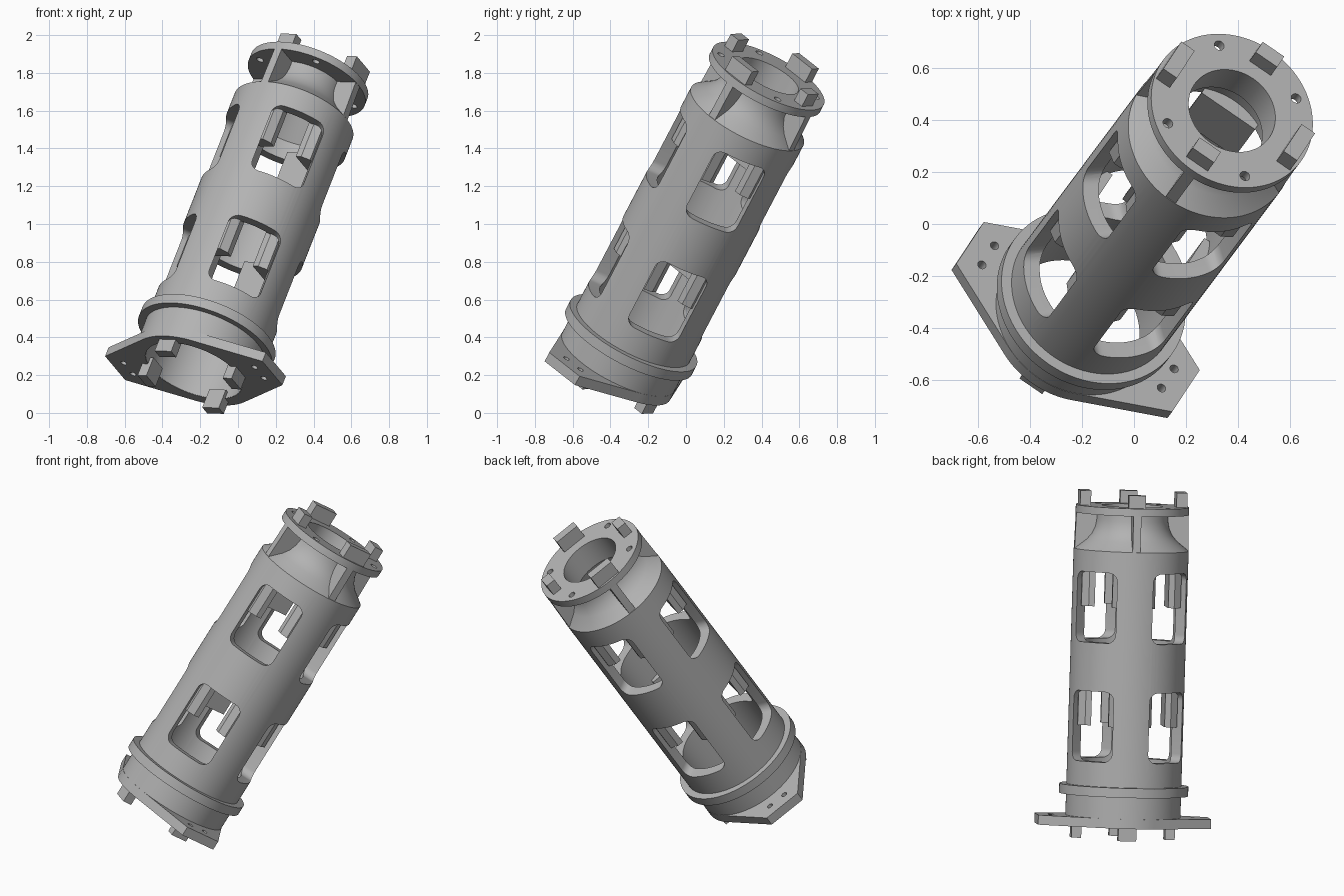
import bpy, bmesh, math
from mathutils import Matrix, Vector

if "Cube" in bpy.data.objects:
    bpy.data.objects.remove(bpy.data.objects["Cube"])

# Tilted frame: local z is the tube axis, local x runs along the flange wings
W = Vector((0.328, 0.439, 0.836)).normalized()
X = Vector((0.825, -0.566, -0.027))
X = (X - W * X.dot(W)).normalized()
Y = W.cross(X)
FRAME = Matrix.Translation((-0.165, -0.29, 0.40)) @ Matrix((X, Y, W)).transposed().to_4x4()

grey = bpy.data.materials.new("grey")
grey.diffuse_color = (0.45, 0.45, 0.45, 1)
grey.use_nodes = True
grey.node_tree.nodes["Principled BSDF"].inputs["Base Color"].default_value = grey.diffuse_color


def axes(a, b, c):
    return Matrix((a, b, c)).transposed().to_4x4()


def prism(bm, pts, z0, z1, m=Matrix()):
    lo = [bm.verts.new(m @ Vector((x, y, z0))) for x, y in pts]
    hi = [bm.verts.new(m @ Vector((x, y, z1))) for x, y in pts]
    bm.faces.new(lo)
    bm.faces.new(hi)
    for i in range(len(pts)):
        j = (i + 1) % len(pts)
        bm.faces.new((lo[i], lo[j], hi[j], hi[i]))


def box(bm, x0, x1, y0, y1, z0, z1, angle=0):
    prism(bm, [(x0, y0), (x1, y0), (x1, y1), (x0, y1)], z0, z1,
          Matrix.Rotation(angle, 4, 'Z'))


def circle(r, n, cx=0, cy=0):
    return [(cx + r * math.cos(2 * math.pi * i / n), cy + r * math.sin(2 * math.pi * i / n))
            for i in range(n)]


def lathe(bm, profile, n=96):
    rings = [[bm.verts.new((x, y, s)) for x, y in circle(r, n)] for r, s in profile]
    for k in range(len(rings)):
        a, b = rings[k], rings[(k + 1) % len(rings)]
        for i in range(n):
            j = (i + 1) % n
            bm.faces.new((a[i], a[j], b[j], b[i]))


def make(name, bm):
    bmesh.ops.recalc_face_normals(bm, faces=bm.faces)
    me = bpy.data.meshes.new(name)
    bm.to_mesh(me)
    bm.free()
    ob = bpy.data.objects.new(name, me)
    bpy.context.collection.objects.link(ob)
    me.materials.append(grey)
    return ob


def finish(ob, cutter=None):
    bpy.ops.object.select_all(action='DESELECT')
    ob.select_set(True)
    bpy.context.view_layer.objects.active = ob
    if cutter:
        mod = ob.modifiers.new("cut", 'BOOLEAN')
        mod.operation = 'DIFFERENCE'
        mod.solver = 'EXACT'
        mod.object = cutter
        bpy.ops.object.modifier_apply(modifier=mod.name)
        bpy.data.objects.remove(cutter)
    bpy.ops.object.shade_smooth_by_angle(angle=math.radians(30))
    ob.matrix_world = FRAME


QUARTERS = [i * math.pi / 2 for i in range(4)]
WINDOWS = (0.376, 1.07)

# Tube with collar ring, tapered neck and top disc
bm = bmesh.new()
lathe(bm, [(0.335, -0.21), (0.335, -0.028), (0.376, -0.028), (0.376, 0.028), (0.335, 0.028),
           (0.335, 1.40), (0.265, 1.455), (0.235, 1.49), (0.217, 1.53), (0.21, 1.57),
           (0.21, 1.61), (0.33, 1.61), (0.33, 1.655), (0.177, 1.655), (0.177, 1.50),
           (0.27, 1.38), (0.27, -0.21)])
tube = make("tube_body", bm)

# Cutter: rounded windows in two tiers and screw holes in the top disc
bm = bmesh.new()
hw, hh, rad = 0.15, 0.205, 0.05
rounded = []
for k, (sx, sy) in enumerate([(1, 1), (-1, 1), (-1, -1), (1, -1)]):
    for i in range(7):
        t = math.pi / 2 * (k + i / 6)
        rounded.append((sx * (hw - rad) + rad * math.cos(t), sy * (hh - rad) + rad * math.sin(t)))
for q in QUARTERS:
    c, s = math.cos(q + math.pi / 4), math.sin(q + math.pi / 4)
    for z in WINDOWS:
        m = Matrix.Translation((0, 0, z)) @ axes((-s, c, 0), (0, 0, 1), (c, s, 0))
        prism(bm, rounded, 0.2, 0.45, m)
for a in (50, 130, 230, 310):
    t = math.radians(a)
    prism(bm, circle(0.02, 20, 0.28 * math.cos(t), 0.28 * math.sin(t)), 1.58, 1.68)
cutter = make("cutter", bm)
finish(tube, cutter)

# Bottom flange: round plate blending into two drilled wings
pts = []
corner = Vector((0.505, 0.115))
tangent = math.atan2(corner.y, corner.x) + math.acos(0.336 / corner.length)
for side in (0, math.pi):
    m = Matrix.Rotation(side, 2)
    pts += [tuple(m @ Vector((0.505, -0.115))), tuple(m @ corner)]
    for i in range(17):
        t = tangent + (math.pi - 2 * tangent) * i / 16
        pts.append(tuple(m @ Vector((0.336 * math.cos(t), 0.336 * math.sin(t)))))
bm = bmesh.new()
prism(bm, pts, -0.211, -0.155)
flange = make("bottom_flange", bm)
bm = bmesh.new()
prism(bm, circle(0.272, 96), -0.3, 0)
for x in (-0.42, 0.42):
    for y in (-0.053, 0.053):
        prism(bm, circle(0.017, 20, x, y), -0.3, 0)
cutter = make("cutter", bm)
finish(flange, cutter)

# Neck fins joining the shoulder to the top disc
bm = bmesh.new()
fin = [(0.19, 1.615), (0.328, 1.615), (0.333, 1.39), (0.268, 1.39), (0.19, 1.50)]
for q in QUARTERS:
    c, s = math.cos(q), math.sin(q)
    prism(bm, fin, -0.023, 0.023, axes((c, s, 0), (0, 0, 1), (s, -c, 0)))
finish(make("neck_fins", bm))

# Locating pegs on both ends
bm = bmesh.new()
for i, q in enumerate(QUARTERS):
    box(bm, 0.245, 0.302, -0.053, 0.053, -0.285, -0.17, q)
finish(make("bottom_pegs", bm))
bm = bmesh.new()
for i, q in enumerate(QUARTERS):
    if i % 2:
        box(bm, 0.235, 0.293, -0.05, 0.05, 1.64, 1.73, q)
    else:
        box(bm, 0.25, 0.313, -0.075, 0.075, 1.64, 1.74, q)
finish(make("top_pegs", bm))

# Thickened ribs inside the tube, beside the upper half of each window
bm = bmesh.new()
for z in WINDOWS:
    for q in QUARTERS:
        c, s = math.cos(q), math.sin(q)
        block = [(0.215, -0.125), (0.215, 0.125), (0.25, 0.125), (0.29, 0.095),
                 (0.29, -0.095), (0.25, -0.125)]
        prism(bm, block, z, z + 0.24, Matrix.Rotation(q, 4, 'Z'))
finish(make("inner_ribs", bm))
